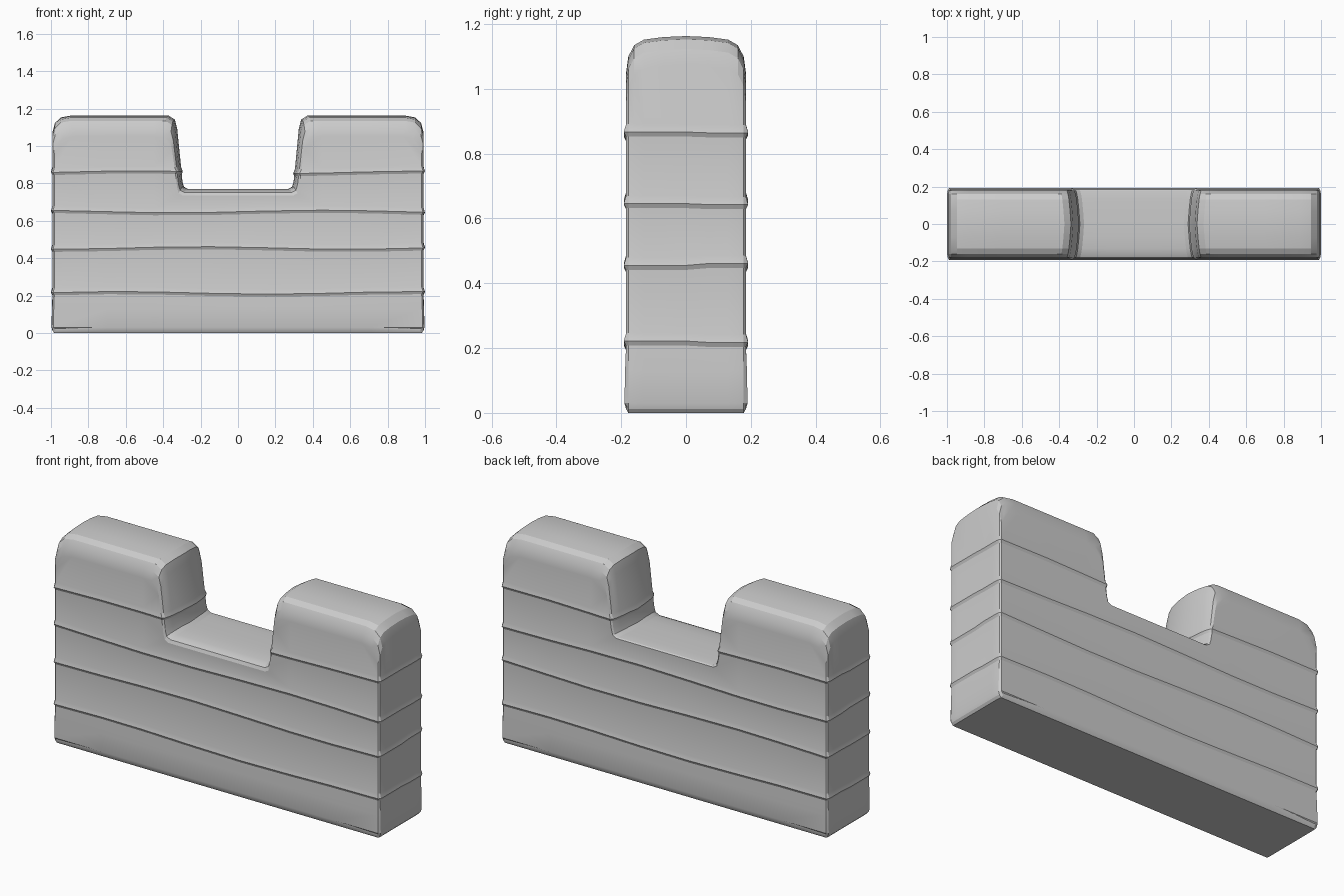
import bpy
import bmesh
import math

cube = bpy.data.objects.get("Cube")
if cube:
    bpy.data.objects.remove(cube, do_unlink=True)

stone = bpy.data.materials.new("pale_grey_stone")
stone.use_nodes = True
colour = (0.6, 0.6, 0.6, 1)
stone.diffuse_color = colour
stone.node_tree.nodes["Principled BSDF"].inputs["Base Color"].default_value = colour

HALF_DEPTH = 0.185
# Cross-section steps: y, tower top, floor drop, notch half width, outer half width, base
STEPS = [
    (HALF_DEPTH, 1.05, 0.035, 0.325, 0.982, 0.012),
    (0.178, 1.10, 0.018, 0.318, 0.990, 0.0),
    (0.160, 1.135, 0.010, 0.313, 0.992, 0.0),
    (0.130, 1.152, 0.005, 0.308, 0.992, 0.0),
    (0.070, 1.160, 0.0, 0.302, 0.992, 0.0),
    (0.0, 1.163, 0.0, 0.297, 0.992, 0.0),
]


def outline(top, floor, w, x, base):
    """Closed outline of a wall with a notch between two rounded towers."""
    half = [
        (w - 0.03, floor), (w - 0.008, floor + 0.012), (w, floor + 0.04),
        (w + 0.028, top - 0.07), (w + 0.04, top - 0.022),
        (w + 0.075, top), (x - 0.10, top), (x - 0.045, top - 0.01),
        (x - 0.013, top - 0.04), (x, top - 0.09),
        (x, base + 0.012), (x - 0.01, base),
    ]
    return half + [(-px, pz) for px, pz in reversed(half)]


# Loft the outline from front to back
bm = bmesh.new()
rings = []
sections = [(-1, s) for s in STEPS] + [(1, s) for s in reversed(STEPS[:-1])]
for side, (y, top, drop, w, x, base) in sections:
    floor = 0.77 - drop * (1 if side < 0 else 0.3)
    rings.append([bm.verts.new((px, side * y, pz))
                  for px, pz in outline(top, floor, w, x, base)])
for a, b in zip(rings, rings[1:]):
    n = len(a)
    for i in range(n):
        j = (i + 1) % n
        bm.faces.new((a[i], a[j], b[j], b[i]))
bm.faces.new(rings[0])
bm.faces.new(rings[-1])
bmesh.ops.recalc_face_normals(bm, faces=bm.faces)


def cut(co, normal):
    bmesh.ops.bisect_plane(bm, geom=bm.verts[:] + bm.edges[:] + bm.faces[:],
                           dist=1e-5, plane_co=co, plane_no=normal)


# Raised seams between the stone courses, and a slightly flared foot
levels = {0.03: 0.005, 0.13: -0.003}
seams = (0.215, 0.455, 0.65, 0.86)
for z in seams:
    levels.update({z - 0.014: 0.0, z: 0.007, z + 0.024: 0.0})
for z in levels:
    cut((0, 0, z), (0, 0, 1))
for x in (-0.7, -0.45, -0.15, 0.15, 0.45, 0.7):
    cut((x, 0, 0), (1, 0, 0))

for v in bm.verts:
    level = min(levels, key=lambda z: abs(z - v.co.z))
    if abs(level - v.co.z) > 1e-4:
        continue
    out = levels[level]
    x, y, z = v.co
    if abs(y) > HALF_DEPTH - 0.001:
        v.co.y += math.copysign(out, y)
    if abs(x) > 0.95:
        v.co.x += math.copysign(out, x)
    elif abs(x) < 0.37 and z > 0.8:
        v.co.x -= math.copysign(out, x)
    # Uneven, hand-laid seam lines
    if z > 0.15:
        seam = min(seams, key=lambda s: abs(s - z))
        v.co.z += 0.007 * math.sin(4 * x + 19 * seam + (1 if y > 0 else 0))

bmesh.ops.triangulate(bm, faces=[f for f in bm.faces if len(f.verts) > 4])
bmesh.ops.recalc_face_normals(bm, faces=bm.faces)

mesh = bpy.data.meshes.new("battlement_wall")
bm.to_mesh(mesh)
bm.free()
mesh.materials.append(stone)
wall = bpy.data.objects.new("battlement_wall", mesh)
bpy.context.collection.objects.link(wall)

bpy.ops.object.select_all(action="DESELECT")
wall.select_set(True)
bpy.context.view_layer.objects.active = wall
bpy.ops.object.shade_smooth_by_angle(angle=math.radians(20))
